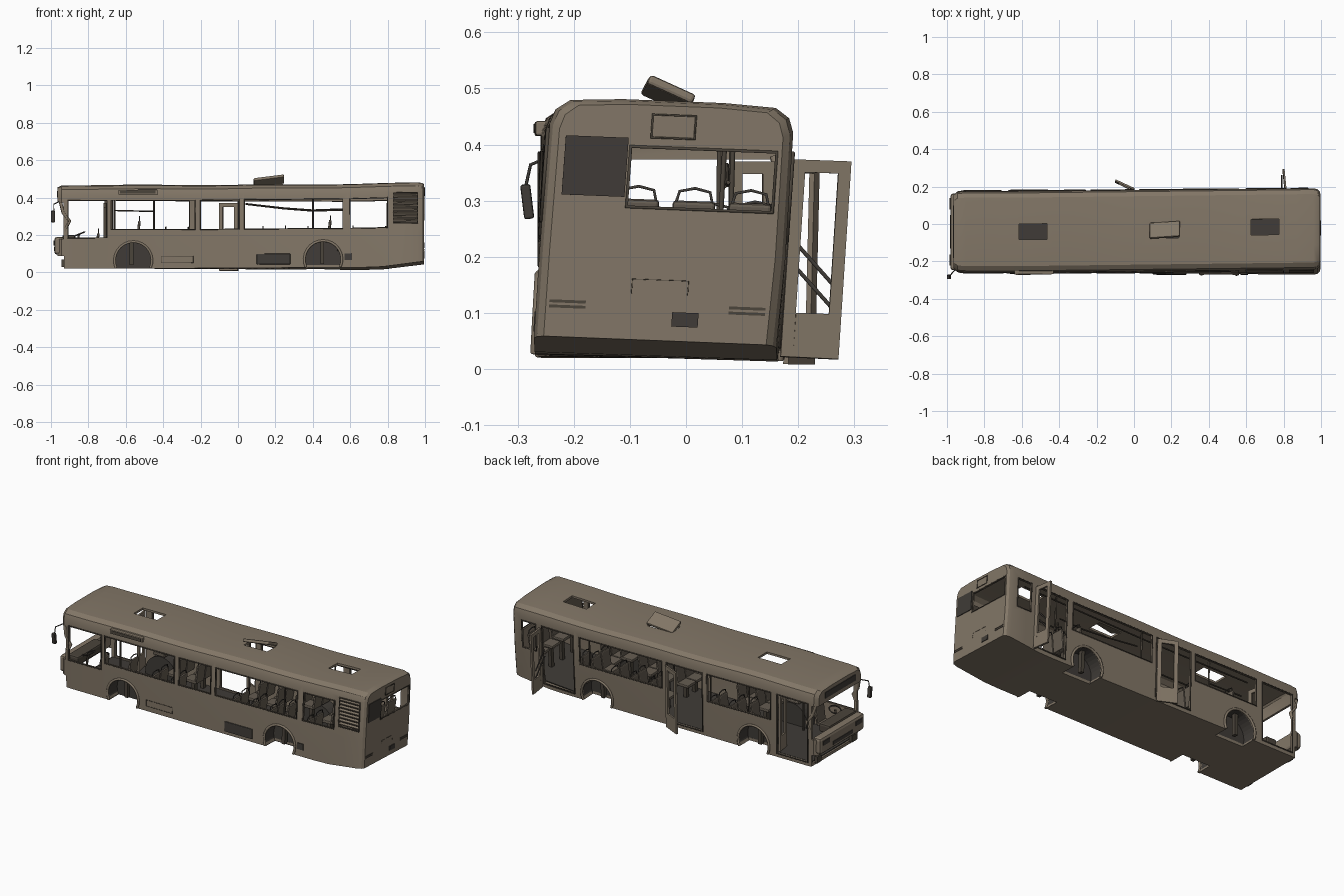
import bpy, bmesh, math
from mathutils import Vector, Matrix

default_cube = bpy.data.objects.get("Cube")
if default_cube:
    bpy.data.objects.remove(default_cube, do_unlink=True)


def material(name, colour):
    mat = bpy.data.materials.new(name)
    mat.use_nodes = True
    mat.diffuse_color = (*colour, 1)
    mat.node_tree.nodes["Principled BSDF"].inputs["Base Color"].default_value = (*colour, 1)
    return mat


BODY = material("weathered brown", (0.225, 0.183, 0.135))
DARK = material("charcoal", (0.05, 0.044, 0.038))
SEAT = material("dull seat brown", (0.13, 0.108, 0.083))
TRIM = material("dark trim", (0.07, 0.058, 0.044))
HALF = 0.219


# Parts are built straight; this leans, twists and sags the whole wreck
def warp(p):
    x, y, z = p
    t = min(max((x + 0.6) / 1.6, 0), 1)
    lift = 0.03 * max(0, x - 0.75) / 0.24 if z < 0.07 else 0
    sag = (0.01 * max(0, x) ** 2 + 0.002 * math.sin(9 * x)) * z / 0.47
    return Vector((x, y - 0.042 + 0.075 * t * (z - 0.2), z - 0.04 * t * y + lift + sag))


def link(name, data, mat):
    obj = bpy.data.objects.new(name, data)
    bpy.context.collection.objects.link(obj)
    if mat:
        data.materials.append(mat)
    return obj


def finish(name, bm, mat, bend=True):
    if bend:
        for v in bm.verts:
            v.co = warp(v.co)
    mesh = bpy.data.meshes.new(name)
    bm.to_mesh(mesh)
    bm.free()
    return link(name, mesh, mat)


def add_box(bm, low, high, turn=None):
    low, high = Vector(low), Vector(high)
    size = high - low
    matrix = Matrix.Translation((low + high) / 2)
    if turn:
        matrix = matrix @ turn
    bmesh.ops.create_cube(bm, size=1, matrix=matrix @ Matrix.Diagonal((*size, 1)))


def box(name, low, high, mat, turn=None, bevel=0):
    bm = bmesh.new()
    add_box(bm, low, high, turn)
    if bevel:
        bmesh.ops.bevel(bm, geom=bm.edges[:], offset=bevel, segments=2, profile=0.5, affect='EDGES')
    return finish(name, bm, mat)


def tube(name, points, radius, mat, closed=False):
    curve = bpy.data.curves.new(name, 'CURVE')
    curve.dimensions = '3D'
    curve.bevel_depth, curve.bevel_resolution = radius, 1
    curve.use_fill_caps = True
    spline = curve.splines.new('POLY')
    spline.points.add(len(points) - 1)
    for target, p in zip(spline.points, points):
        target.co = (*warp(p), 1)
    spline.use_cyclic_u = closed
    return link(name, curve, mat)


def shell(name, inset, floor):
    """Closed loft of the bus cross-section along its length."""
    half = [(0.216, floor), (HALF, 0.2), (0.217, 0.42), (0.208, 0.445), (0.183, 0.462), (0.09, 0.467)]
    profile = half + [(-y, z) for y, z in reversed(half)]
    stations = [(-0.965, 0.022), (-0.945, 0.004)]
    stations += [(-0.9 + 1.86 * i / 20, 0) for i in range(21)]
    stations += [(0.983, 0.006), (0.994, 0.018)]
    bm, rings = bmesh.new(), []
    for x, pinch in stations:
        shrink = 1 - (pinch + inset) / HALF
        x = max(min(x, 0.994 - inset), -0.965 + inset)
        if rings and x <= rings[-1][0].co.x:
            x = rings[-1][0].co.x + 0.001
        rings.append([bm.verts.new((x, y * shrink, z - (inset + pinch * 0.5 if z > 0.4 else 0)))
                      for y, z in profile])
    for a, b in zip(rings, rings[1:]):
        for i in range(len(a)):
            j = (i + 1) % len(a)
            bm.faces.new((a[i], a[j], b[j], b[i]))
    bm.faces.new(rings[0])
    bm.faces.new(rings[-1])
    bmesh.ops.recalc_face_normals(bm, faces=bm.faces)
    return finish(name, bm, BODY, False)


# Openings, given as side, start, end, bottom, top
SILL, HEAD = 0.228, 0.385
windows = [(-1, -0.68, -0.23, SILL, HEAD), (-1, -0.2, 0.005, SILL, HEAD), (-1, 0.035, 0.56, SILL, HEAD),
           (-1, 0.6, 0.8, SILL, HEAD), (-1, 0.83, 0.96, 0.25, 0.41), (-1, -0.91, -0.7, 0.185, HEAD),
           (1, -0.67, -0.26, SILL, HEAD), (1, 0.03, 0.56, SILL, HEAD), (1, 0.84, 0.93, SILL, HEAD)]
doors = [(1, -0.91, -0.71, 0.042, HEAD), (1, -0.23, 0, 0.042, HEAD), (1, 0.6, 0.8, 0.042, HEAD)]
hatches = [(-0.54, 0), (0.165, 0), (0.7, 0.01)]
arches = [(x, side) for x in (-0.56, 0.455) for side in (-1, 1)]
ARCH, AXLE = 0.1, 0.063


def add_cylinder(bm, x, side, radius, inner, outer):
    place = Matrix.Translation((x, side * (inner + outer) / 2, AXLE)) @ Matrix.Rotation(math.pi / 2, 4, 'X')
    bmesh.ops.create_cone(bm, cap_ends=True, segments=32, radius1=radius, radius2=radius,
                          depth=outer - inner, matrix=place)


cuts = bmesh.new()
for side, x0, x1, z0, z1 in windows + doors:
    ys = sorted((side * 0.17, side * 0.3))
    add_box(cuts, (x0, ys[0], z0), (x1, ys[1], z1))
for x, y in hatches:
    add_box(cuts, (x - 0.075, y - 0.042, 0.43), (x + 0.075, y + 0.042, 0.5))
for x, side in arches:
    add_cylinder(cuts, x, side, ARCH, 0.13, 0.3)
add_box(cuts, (-1.1, -0.3, 0.18), (-0.932, 0.3, 0.375))
add_box(cuts, (-1.1, -0.3, -0.1), (-0.93, 0.3, 0.088))
add_box(cuts, (0.95, -0.07, 0.28), (1.1, 0.19, 0.385))
cutter = finish("opening_cutter", cuts, None, False)
hollow = shell("hollow_cutter", 0.012, 0.036)
body = shell("bus_body", 0, 0.02)
for tool in (hollow, cutter):
    mod = body.modifiers.new("cut", 'BOOLEAN')
    mod.operation, mod.solver, mod.object = 'DIFFERENCE', 'EXACT', tool
    tool.hide_render = True
    tool.hide_set(True)
bpy.context.view_layer.update()
cut_mesh = bpy.data.meshes.new_from_object(body.evaluated_get(bpy.context.evaluated_depsgraph_get()))
body.modifiers.clear()
body.data = cut_mesh
for v in cut_mesh.vertices:
    v.co = warp(v.co)
for tool in (hollow, cutter):
    bpy.data.objects.remove(tool, do_unlink=True)
bpy.ops.object.select_all(action='DESELECT')
body.select_set(True)
bpy.context.view_layer.objects.active = body
bpy.ops.object.shade_smooth_by_angle(angle=math.radians(30))

# Rubber frames round windows and doors
for side, x0, x1, z0, z1 in windows + doors:
    y = side * HALF
    tube("opening_frame", [(x0, y, z0), (x1, y, z0), (x1, y, z1), (x0, y, z1)], 0.004, TRIM, True)
tube("rear_window_frame", [(0.993, y, z) for y, z in
     ((-0.07, 0.28), (0.19, 0.28), (0.19, 0.385), (-0.07, 0.385))], 0.004, TRIM, True)

# Wheel wells and arch lips
for x, side in arches:
    bm = bmesh.new()
    add_cylinder(bm, x, side, ARCH, 0.13, 0.214)
    bmesh.ops.delete(bm, geom=[f for f in bm.faces if f.normal.y * side > 0.9], context='FACES')
    bmesh.ops.bisect_plane(bm, geom=bm.verts[:] + bm.edges[:] + bm.faces[:], plane_co=(0, 0, 0.022),
                           plane_no=(0, 0, -1), clear_outer=True)
    finish("wheel_well", bm, DARK)
    arc = [math.radians(-24 + 228 * i / 16) for i in range(17)]
    tube("wheel_arch_lip", [(x + ARCH * math.cos(a), side * HALF, AXLE + ARCH * math.sin(a)) for a in arc],
         0.007, BODY)

# Floor covering between the wells
for x0, x1, wide in ((-0.92, -0.66, 0.2), (-0.66, -0.46, 0.128), (-0.46, 0.355, 0.2),
                     (0.355, 0.555, 0.128), (0.555, 0.97, 0.2)):
    box("floor_covering", (x0, -wide, 0.036), (x1, wide, 0.041), DARK)

# Engine louvres
for i in range(8):
    z = 0.262 + i * 0.019
    box("louvre", (0.83, -0.222, z), (0.96, -0.208, z + 0.008), BODY, Matrix.Rotation(0.4, 4, 'X'))
box("louvre_backing", (0.83, -0.2, 0.25), (0.96, -0.195, 0.41), TRIM)

# Side panels and roof lid
box("side_display", (-0.64, -0.228, 0.414), (-0.43, -0.205, 0.44), BODY, bevel=0.004)
box("side_display_screen", (-0.63, -0.23, 0.42), (-0.44, -0.226, 0.435), TRIM)
box("battery_hatch", (0.1, -0.224, 0.038), (0.28, -0.21, 0.095), DARK, bevel=0.004)
box("side_vent", (0.57, -0.222, 0.06), (0.61, -0.21, 0.095), DARK)
tube("service_flap_seam", [(x, -HALF, z) for x, z in ((-0.41, 0.05), (-0.24, 0.05), (-0.24, 0.085), (-0.41, 0.085))],
     0.0015, TRIM, True)
box("roof_lid", (0.083, -0.045, 0.478), (0.247, 0.045, 0.496), BODY,
    Matrix.Rotation(-0.4, 4, 'X') @ Matrix.Rotation(-0.13, 4, 'Y'), 0.006)

# Rear details
box("rear_dark_window", (0.989, -0.187, 0.297), (0.998, -0.075, 0.4), DARK)
box("rear_display", (0.985, -0.035, 0.402), (0.996, 0.042, 0.442), BODY, bevel=0.003)
tube("rear_display_rim", [(0.996, y, z) for y, z in ((-0.035, 0.402), (0.042, 0.402), (0.042, 0.442), (-0.035, 0.442))],
     0.0025, TRIM, True)
box("rear_plate", (0.99, 0.025, 0.075), (0.998, 0.072, 0.1), DARK)
for y in (-0.195, 0.125):
    for z in (0.1, 0.109):
        box("rear_light_strip", (0.99, y, z), (0.996, y + 0.065, z + 0.005), TRIM)
tube("rear_flap_seam", [(0.995, y, z) for y, z in ((-0.05, 0.13), (-0.05, 0.155), (0.05, 0.155), (0.05, 0.13))],
     0.001, TRIM)

# Front cowl, bumper remains, bent pillars and dashboard
box("front_cowl", (-0.982, -0.205, 0.095), (-0.93, 0.205, 0.19), BODY, bevel=0.015)
box("front_grille", (-0.985, -0.09, 0.115), (-0.978, 0.09, 0.135), DARK)
box("front_display", (-0.969, -0.14, 0.4), (-0.96, 0.14, 0.435), DARK)
for side in (-1, 1):
    box("bumper_bracket", (-0.945, side * 0.16 - 0.02, 0.03), (-0.925, side * 0.16 + 0.02, 0.068), TRIM)
    box("headlamp", (-0.986, side * 0.15 - 0.03, 0.145), (-0.975, side * 0.15 + 0.03, 0.17), DARK)
    tube("bent_pillar", [(x, side * y, z) for x, y, z in ((-0.95, 0.2, 0.38), (-0.935, 0.21, 0.32),
         (-0.9, 0.215, 0.275), (-0.925, 0.21, 0.23), (-0.92, 0.205, 0.17))], 0.009, BODY)
box("dashboard", (-0.94, -0.19, 0.15), (-0.87, 0.06, 0.2), TRIM, bevel=0.01)
ring = [math.tau * i / 16 for i in range(16)]
tube("steering_wheel", [(-0.85 + 0.03 * math.cos(a), -0.12 + 0.035 * math.sin(a), 0.205 + 0.012 * math.cos(a))
                        for a in ring], 0.004, DARK, True)
tube("steering_column", [(-0.85, -0.12, 0.205), (-0.88, -0.12, 0.05)], 0.006, TRIM)
tube("mirror_arm", [(-0.955, -0.2, 0.38), (-0.985, -0.235, 0.365), (-0.985, -0.245, 0.32)], 0.003, DARK)
box("mirror", (-1, -0.25, 0.268), (-0.978, -0.232, 0.33), DARK, Matrix.Rotation(0.12, 4, 'X'), 0.004)


# Open door leaves: framed panels with an empty pane
def door_leaf(hinge, tip, low, high):
    a, b = Vector(hinge), Vector(tip)
    angle = math.atan2(b.y - a.y, b.x - a.x)
    length, rail = (b - a).length, 0.022
    bm = bmesh.new()
    for u0, u1, z0, z1 in ((0, rail, low, high), (length - rail, length, low, high),
                           (rail, length - rail, low, low + 0.085), (rail, length - rail, high - rail, high)):
        add_box(bm, (u0, -0.005, z0), (u1, 0.005, z1))
    bmesh.ops.transform(bm, matrix=Matrix.Translation((*a, 0)) @ Matrix.Rotation(angle, 4, 'Z'), verts=bm.verts)
    finish("door_leaf", bm, BODY)


door_leaf((0.81, 0.222), (0.8, 0.325), 0.022, 0.375)
door_leaf((0, 0.225), (-0.1, 0.272), 0.012, 0.375)
door_leaf((-0.715, 0.2), (-0.7, 0.12), 0.045, 0.37)
for z in (0.21, 0.25):
    tube("door_arm", [(0.79, 0.215, z), (0.79, 0.305, z - 0.09)], 0.004, DARK)


# Seats with grab loops, all facing forward
def seat(x, y, base):
    box("seat_cushion", (x - 0.05, y - 0.038, base), (x + 0.02, y + 0.038, base + 0.018), SEAT, bevel=0.005)
    box("seat_back", (x + 0.02, y - 0.038, base), (x + 0.034, y + 0.038, base + 0.11), SEAT,
        Matrix.Rotation(0.12, 4, 'Y'), 0.006)
    box("seat_leg", (x - 0.02, y - 0.012, 0.04), (x, y + 0.012, base), TRIM)
    top = base + 0.1
    tube("grab_loop", [(x + 0.034, y + s * 0.034, top + h) for s, h in
                       ((-1, 0), (-0.8, 0.026), (0, 0.032), (0.8, 0.026), (1, 0))], 0.003, DARK)


seat(-0.78, -0.12, 0.1)
for x in (-0.56, -0.42, -0.3, 0.1, 0.22, 0.34, 0.46, 0.58):
    for y in (-0.165, -0.085, 0.085, 0.165):
        if not (x < -0.5 and abs(y) < 0.1):
            seat(x, y, 0.165 if x in (-0.56, 0.46) else 0.11)
for y in (-0.15, -0.05, 0.05, 0.15):
    seat(0.88, y, 0.185)

# Poles and handrails
for x, y in ((-0.66, -0.1), (-0.45, 0.1), (-0.215, 0.12), (0.02, 0.12), (0.4, -0.1), (0.58, 0.1)):
    tube("grab_pole", [(x, y, 0.04), (x, y, 0.458)], 0.005, TRIM)
for y in (-0.11, 0.11):
    tube("hand_rail", [(-0.66, y, 0.33), (-0.45, y, 0.325)], 0.004, TRIM)
    tube("bent_hand_rail", [(0.04, y, 0.365), (0.25, y, 0.34), (0.4, y, 0.33), (0.56, y, 0.335)], 0.004, TRIM)
    tube("ceiling_rail", [(-0.7, y, 0.425), (0, y, 0.42), (0.8, y, 0.425)], 0.004, TRIM)
